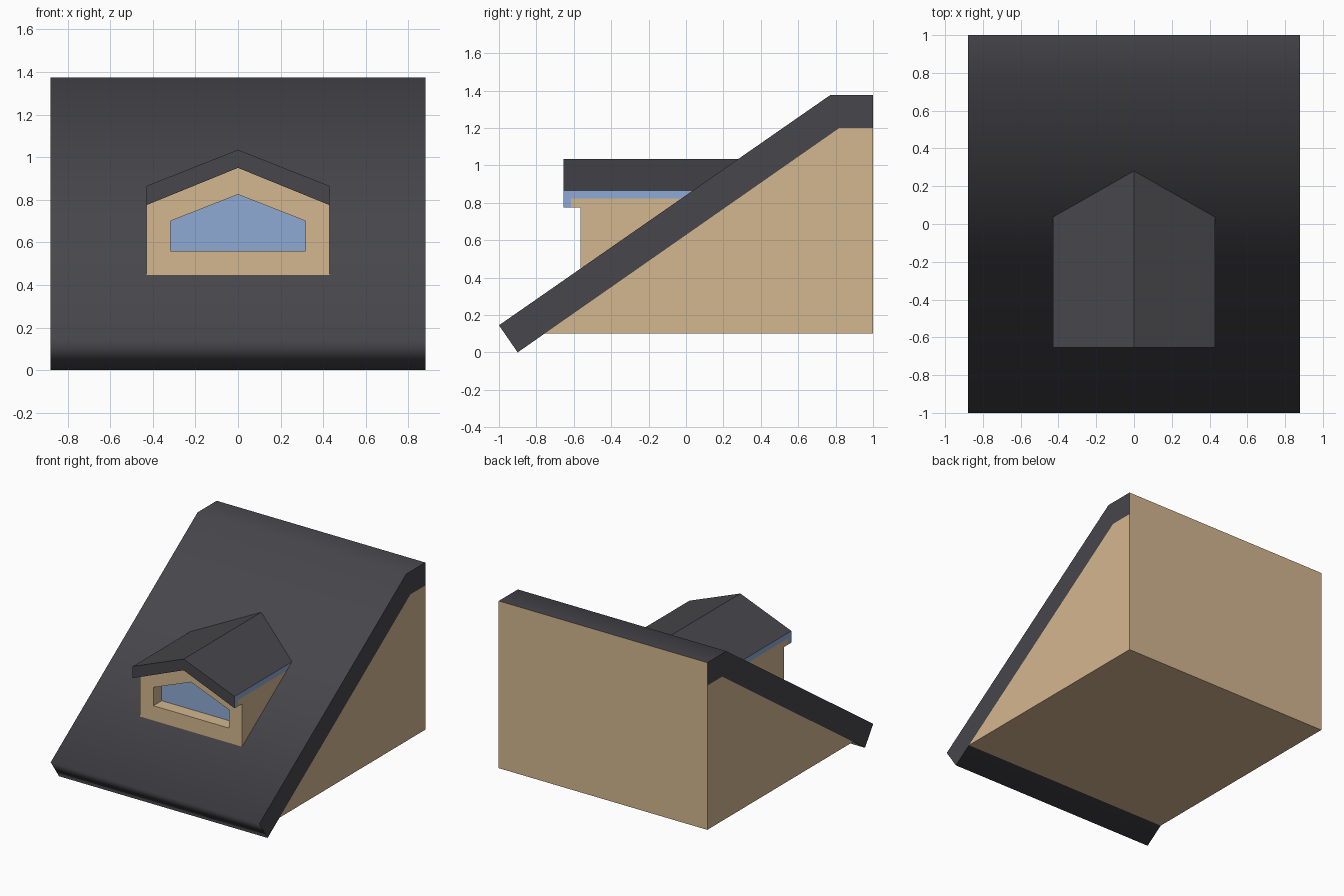
import bpy, bmesh

if "Cube" in bpy.data.objects:
    bpy.data.objects.remove(bpy.data.objects["Cube"])


def material(name, rgb):
    m = bpy.data.materials.new(name)
    lin = [c / 255 / 12.92 if c < 11 else ((c / 255 + 0.055) / 1.055) ** 2.4 for c in rgb]
    m.diffuse_color = (*lin, 1)
    m.use_nodes = True
    m.node_tree.nodes["Principled BSDF"].inputs["Base Color"].default_value = m.diffuse_color
    return m


SLATE = material("dark slate", (71, 70, 75))
TAN = material("tan render", (212, 183, 144))
BLUE = material("pale blue", (142, 170, 212))


def finish(name, bm, mats):
    bmesh.ops.recalc_face_normals(bm, faces=bm.faces)
    me = bpy.data.meshes.new(name)
    bm.to_mesh(me)
    bm.free()
    for m in mats:
        me.materials.append(m)
    ob = bpy.data.objects.new(name, me)
    bpy.context.collection.objects.link(ob)
    return ob


def prism(profile, place, a, b):
    """Extrude a 2D profile between a and b; place(u, v, t) gives the 3D point."""
    bm = bmesh.new()
    ends = [[bm.verts.new(place(u, v, t)) for u, v in profile] for t in (a, b)]
    for e in ends:
        bm.faces.new(e)
    for i in range(len(profile)):
        j = (i + 1) % len(profile)
        bm.faces.new((ends[0][i], ends[0][j], ends[1][j], ends[1][i]))
    bmesh.ops.recalc_face_normals(bm, faces=bm.faces)
    return bm


def along_x(u, v, t):
    return (t, u, v)


def along_y(u, v, t):
    return (u, t, v)


HALF = 0.88

# main roof slab: smooth slope, crisp sides, back end coloured like the wall
bm = prism([(-1, 0.145), (-0.9, 0), (0.82, 1.2), (1, 1.2), (1, 1.375), (0.77, 1.375)],
           along_x, -HALF, HALF)
for f in bm.faces:
    f.smooth = True
    if abs(f.normal.x) > 0.9 or f.normal.y > 0.99:
        f.material_index = 1 if f.normal.y > 0.99 else 0
        for e in f.edges:
            e.smooth = False
finish("main_roof", bm, [SLATE, TAN])

# house body under the slope
bm = prism([(-0.757, 0.1), (1, 0.1), (1, 1.2), (0.82, 1.2)], along_x, -HALF, HALF)
finish("house_body", bm, [TAN])

# dormer roof: folded gable slab with blue eave edges
W, FRONT, BACK = 0.43, -0.655, 0.35
bm = prism([(-W, 0.775), (0, 0.95), (W, 0.775), (W, 0.865), (0, 1.035), (-W, 0.865)],
           along_y, FRONT, BACK)
for f in bm.faces:
    if abs(f.normal.x) > 0.9:
        f.material_index = 1
# split the eave edges so their lower rear part takes the wall colour
for co, no in (((0, 0, 0.822), (0, 0, 1)), ((0, -0.615, 0), (0, 1, 0))):
    side = [f for f in bm.faces if f.material_index == 1]
    geom = side + list({e for f in side for e in f.edges}) + list({v for f in side for v in f.verts})
    bmesh.ops.bisect_plane(bm, geom=geom, plane_co=co, plane_no=no)
for f in bm.faces:
    c = f.calc_center_median()
    if f.material_index == 1 and c.z < 0.822 and c.y > -0.615:
        f.material_index = 2
finish("dormer_roof", bm, [SLATE, BLUE, TAN])

# dormer walls with a recessed five-sided window
outer = [(-W, 0.35), (W, 0.35), (W, 0.775), (0, 0.95), (-W, 0.775)]
inner = [(-0.318, 0.56), (0.318, 0.56), (0.318, 0.70), (0, 0.825), (-0.318, 0.70)]
bm = bmesh.new()
rings = [[bm.verts.new((x, y, z)) for x, z in prof]
         for prof, y in ((outer, BACK), (outer, -0.565), (inner, -0.565), (inner, -0.465))]
for r, s in zip(rings, rings[1:]):
    for i in range(5):
        j = (i + 1) % 5
        bm.faces.new((r[i], r[j], s[j], s[i]))
bm.faces.new(rings[0])
bm.faces.new(rings[-1]).material_index = 1
finish("dormer_walls", bm, [TAN, BLUE])
